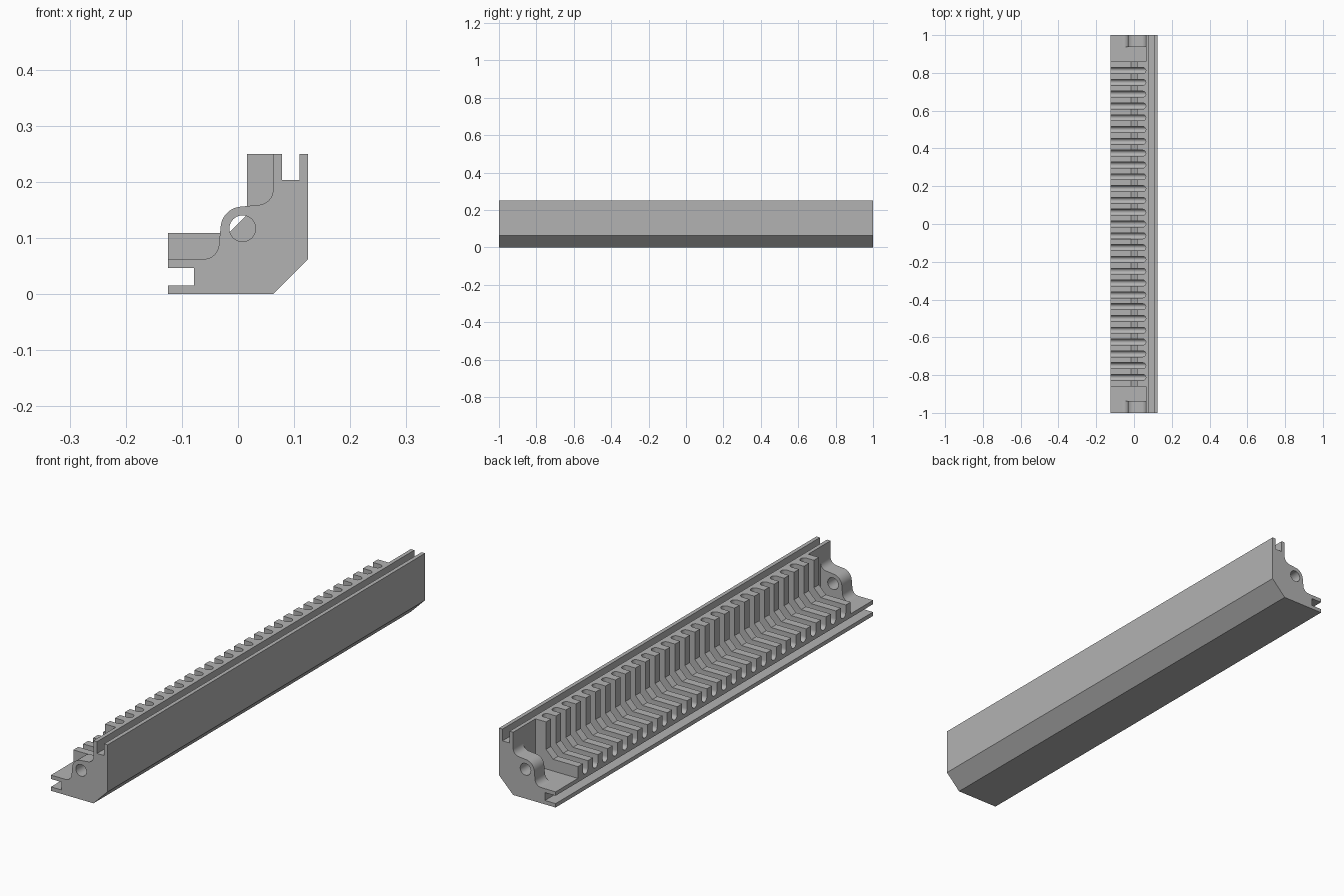
import bpy
import bmesh
from math import cos, sin, radians

if "Cube" in bpy.data.objects:
    bpy.data.objects.remove(bpy.data.objects["Cube"], do_unlink=True)

grey = bpy.data.materials.new("plain grey")
grey.use_nodes = True
GREY = (0.45, 0.45, 0.45, 1)
grey.diffuse_color = GREY
grey.node_tree.nodes["Principled BSDF"].inputs["Base Color"].default_value = GREY

SIZE = 0.25            # height and width of the section
HALF = SIZE / 2
WALL = 0.0625          # thickness of both legs
RIB_TOP = 0.1094       # rib height measured from the outer faces
PITCH = 0.0625
RIBS = 28
CAP = 0.0625           # thickness of the end brackets


def arc(centre, radius, start, end, steps=10):
    angles = [radians(start + (end - start) * i / steps) for i in range(steps + 1)]
    return [(centre[0] + radius * cos(t), centre[1] + radius * sin(t)) for t in angles]


def section(a, b, t):
    """a: distance from the outer wall, b: height, t: along the length."""
    return HALF - a, t, b


def floor_leg(y, h, t):
    return HALF - t, y, h


def wall_leg(y, h, t):
    return HALF - h, y, t


def prism(name, loops, low, high, place):
    """Fill the outline (later loops are holes), extrude it and place it."""
    curve = bpy.data.curves.new(name, "CURVE")
    curve.dimensions = "2D"
    curve.fill_mode = "BOTH"
    curve.extrude = 1
    for loop in loops:
        spline = curve.splines.new("POLY")
        spline.points.add(len(loop) - 1)
        for point, (u, v) in zip(spline.points, loop):
            point.co = (u, v, 0, 1)
        spline.use_cyclic_u = True
    helper = bpy.data.objects.new(name + " helper", curve)
    bpy.context.collection.objects.link(helper)
    graph = bpy.context.evaluated_depsgraph_get()
    mesh = bpy.data.meshes.new_from_object(helper.evaluated_get(graph))
    bpy.data.objects.remove(helper)
    bpy.data.curves.remove(curve)

    bm = bmesh.new()
    bm.from_mesh(mesh)
    for v in bm.verts:
        v.co = place(v.co.x, v.co.y, high if v.co.z > 0 else low)
    bmesh.ops.remove_doubles(bm, verts=bm.verts, dist=1e-5)
    bmesh.ops.recalc_face_normals(bm, faces=bm.faces)
    bm.to_mesh(mesh)
    bm.free()
    mesh.name = name
    mesh.materials.clear()
    mesh.materials.append(grey)
    obj = bpy.data.objects.new(name, mesh)
    bpy.context.collection.objects.link(obj)
    bpy.ops.object.select_all(action="DESELECT")
    obj.select_set(True)
    bpy.context.view_layer.objects.active = obj
    bpy.ops.object.shade_smooth_by_angle(angle=radians(35))
    return obj


# L-shaped rail with a grooved edge on each leg, symmetric about its diagonal
half_outline = [(0, WALL), (0, SIZE), (0.0156, SIZE), (0.0156, 0.203),
                (0.047, 0.203), (0.047, SIZE), (WALL, SIZE)]
mirrored = [(b, a) for a, b in reversed(half_outline)]
prism("rail", [half_outline + [(WALL, WALL)] + mirrored], -1, 1, section)

# Curved end brackets with a round hole
bend = arc((0.0895, 0.186), 0.027, 180, 262.5)
boss = arc((0.117, 0.117), 0.039, 82.5, 7.5, 14)
bracket = ([(WALL, WALL), (WALL, SIZE)] + bend + boss
           + [(b, a) for a, b in reversed(bend)] + [(SIZE, WALL)])
hole = arc((0.117, 0.117), 0.0234, 0, 360, 32)[:-1]
prism("front_bracket", [bracket, hole], -1, CAP - 1, section)
prism("back_bracket", [bracket, hole], 1 - CAP, 1, section)

# Combs of ribs with round-bottomed slots, one on each leg
radius = PITCH / 4
end = (RIBS / 2 - 0.25) * PITCH
comb = [(-end, WALL - 0.006), (-end, RIB_TOP)]
for i in range(1, RIBS):
    y = (i - RIBS / 2) * PITCH
    comb.append((y - radius, RIB_TOP))
    comb += arc((y, WALL + radius), radius, 180, 360)
    comb.append((y + radius, RIB_TOP))
comb += [(end, RIB_TOP), (end, WALL - 0.006)]
prism("floor_ribs", [comb], WALL - 0.006, SIZE, floor_leg)
prism("wall_ribs", [comb], WALL - 0.006, SIZE, wall_leg)

# Small gussets that bevel the inner corner of every rib
reach = RIB_TOP + PITCH / 2
gusset = [(RIB_TOP, RIB_TOP), (reach, RIB_TOP), (RIB_TOP, reach)]
gussets = prism("rib_gussets", [gusset], -end, -end + PITCH / 2, section)
array = gussets.modifiers.new("repeat", "ARRAY")
array.count = RIBS
array.use_relative_offset = False
array.use_constant_offset = True
array.constant_offset_displace = (0, PITCH, 0)
